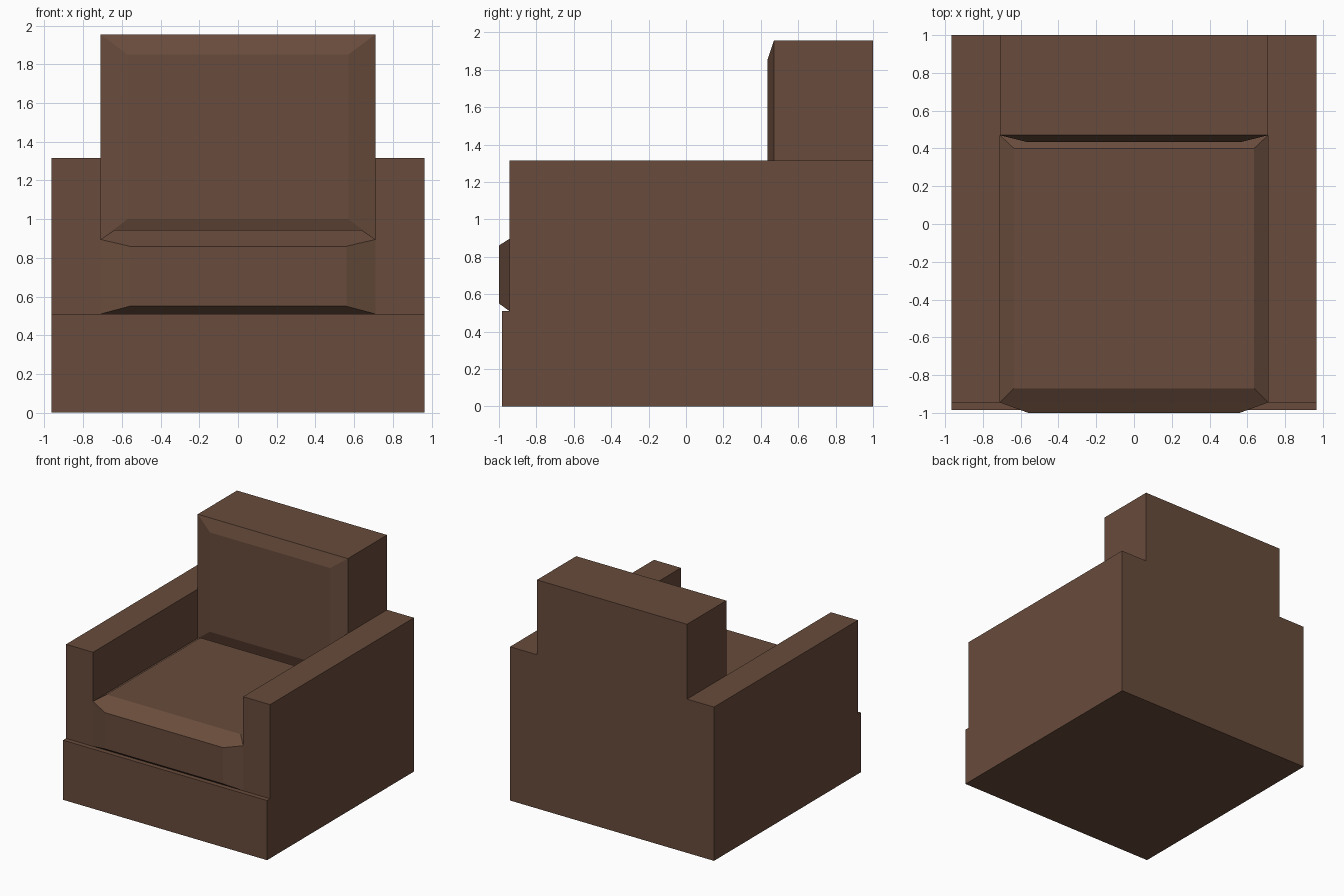
import bpy
import bmesh
from mathutils import Vector

cube = bpy.data.objects.get("Cube")
if cube:
    bpy.data.objects.remove(cube, do_unlink=True)

# Brown leather
leather = bpy.data.materials.new("brown leather")
leather.use_nodes = True
colour = (0.14, 0.072, 0.045, 1)
leather.diffuse_color = colour
leather.node_tree.nodes["Principled BSDF"].inputs["Base Color"].default_value = colour


def block(name, low, high, pads=()):
    """Box between two corners; each pad raises a tapered panel from one side.
    A pad is (outward direction, panel low corner, panel high corner)."""
    low, high = Vector(low), Vector(high)
    bm = bmesh.new()
    bmesh.ops.create_cube(bm, size=1)
    for v in bm.verts:
        v.co = Vector([(high if c > 0 else low)[i] for i, c in enumerate(v.co)])
    bm.normal_update()
    sides = [max(bm.faces, key=lambda f: f.normal.dot(Vector(p[0]))) for p in pads]
    middle = (low + high) / 2
    for side, (_, pad_low, pad_high) in zip(sides, pads):
        new = bmesh.ops.inset_individual(bm, faces=[side], thickness=0.02)
        for v in side.verts:
            v.co = Vector([(pad_high if v.co[i] > middle[i] else pad_low)[i]
                           for i in range(3)])
    bmesh.ops.recalc_face_normals(bm, faces=bm.faces)
    mesh = bpy.data.meshes.new(name)
    bm.to_mesh(mesh)
    bm.free()
    mesh.materials.append(leather)
    obj = bpy.data.objects.new(name, mesh)
    bpy.context.collection.objects.link(obj)
    return obj


HALF, INNER = 0.965, 0.71
BASE_TOP, ARM_TOP, SEAT_TOP = 0.51, 1.315, 0.895
ARM_FRONT, BACK_FRONT = -0.945, 0.47

# Plinth
block("base", (-HALF, -0.985, 0), (HALF, 1, BASE_TOP))

# Armrests
block("left_arm", (INNER, ARM_FRONT, BASE_TOP), (HALF, 1, ARM_TOP))
block("right_arm", (-HALF, ARM_FRONT, BASE_TOP), (-INNER, 1, ARM_TOP))

# Seat cushion with padded top and front
block("seat_cushion", (-INNER, ARM_FRONT, BASE_TOP), (INNER, BACK_FRONT, SEAT_TOP),
      [((0, 0, 1), (-0.635, -0.87, 0.945), (0.635, 0.40, 0.945)),
       ((0, -1, 0), (-0.56, -1, 0.55), (0.56, -1, 0.86))])

# Backrest with padded front
block("backrest", (-INNER, BACK_FRONT, SEAT_TOP), (INNER, 1, 1.955),
      [((0, -1, 0), (-0.57, 0.435, 1.0), (0.57, 0.435, 1.85))])

# Rear panel closing the frame below the backrest
block("rear_panel", (-INNER, BACK_FRONT, BASE_TOP), (INNER, 1, SEAT_TOP))
